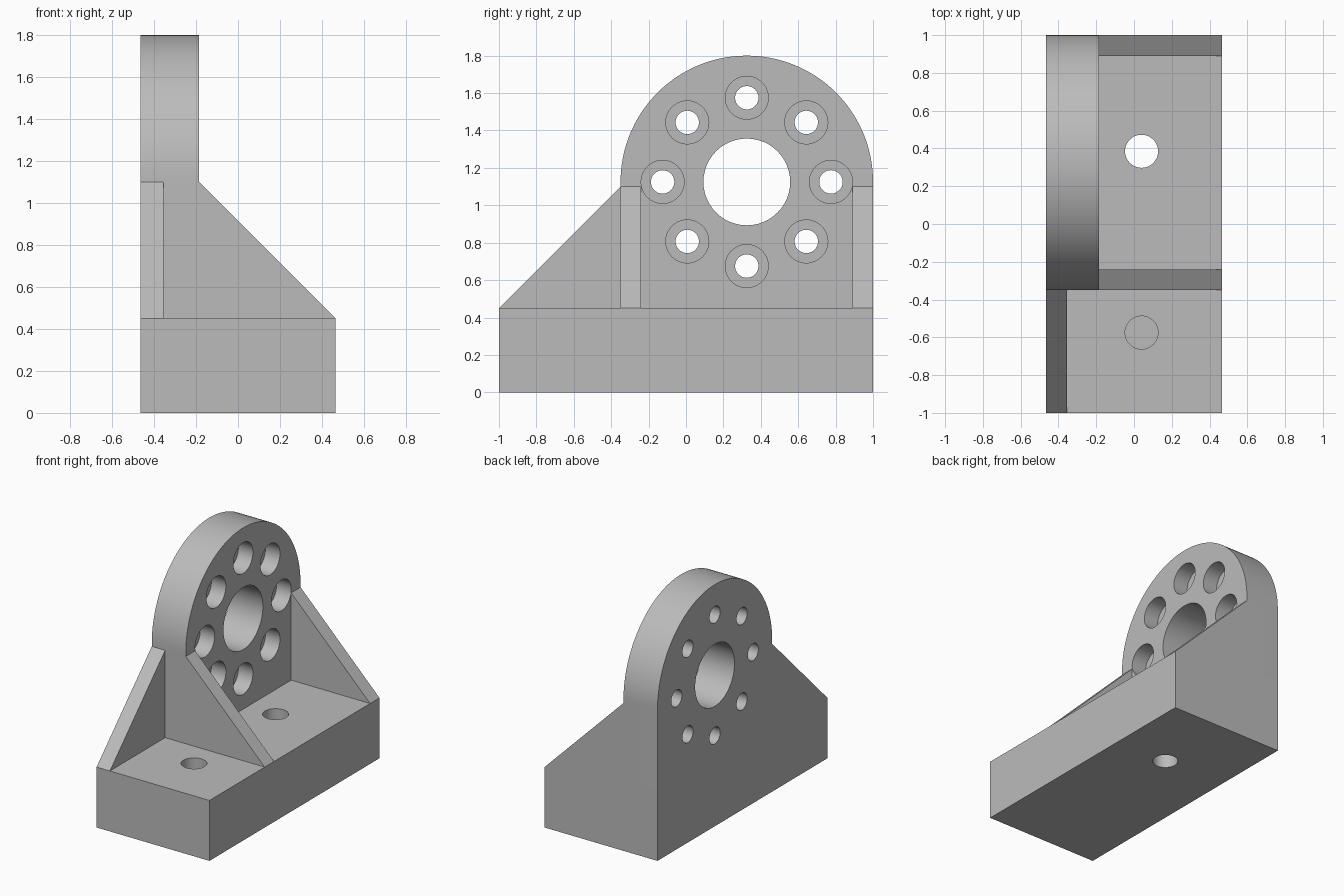
import bpy, bmesh, math
from mathutils import Vector

if "Cube" in bpy.data.objects:
    bpy.data.objects.remove(bpy.data.objects["Cube"], do_unlink=True)

# Main dimensions
HALF_X, BASE_TOP = 0.465, 0.45
PLATE_FRONT = -0.185
RIB = 0.11
PLATE_Y0, RIB_TOP = -0.35, 1.1
BORE_Y, BORE_Z, ARC_R = 0.325, 1.125, 0.675
X0 = -HALF_X

metal = bpy.data.materials.new("plain grey metal")
metal.use_nodes = True
grey = (0.5, 0.5, 0.5, 1)
metal.diffuse_color = grey
metal.node_tree.nodes["Principled BSDF"].inputs["Base Color"].default_value = grey


def prism(name, points, sweep):
    """Solid made by sweeping a flat outline along a vector."""
    bm = bmesh.new()
    face = bm.faces.new([bm.verts.new(p) for p in points])
    geom = bmesh.ops.extrude_face_region(bm, geom=[face])["geom"]
    moved = [g for g in geom if isinstance(g, bmesh.types.BMVert)]
    bmesh.ops.translate(bm, verts=moved, vec=Vector(sweep))
    bmesh.ops.recalc_face_normals(bm, faces=bm.faces)
    mesh = bpy.data.meshes.new(name)
    bm.to_mesh(mesh)
    bm.free()
    obj = bpy.data.objects.new(name, mesh)
    bpy.context.collection.objects.link(obj)
    mesh.materials.append(metal)
    return obj


def arc(radius, start, end, steps):
    return [(radius * math.cos(start + (end - start) * i / steps),
             radius * math.sin(start + (end - start) * i / steps)) for i in range(steps + 1)]


def circle(radius, steps=48):
    return arc(radius, 0, math.tau, steps)[:-1]


def combine(target, tool, operation):
    """Boolean the tool into the target and discard the tool."""
    mod = target.modifiers.new("combine", 'BOOLEAN')
    mod.operation, mod.solver, mod.object = operation, 'EXACT', tool
    bpy.context.view_layer.objects.active = target
    bpy.ops.object.modifier_apply(modifier=mod.name)
    bpy.data.objects.remove(tool, do_unlink=True)


def hole_x(y, z, radius, x_start, x_end):
    pts = [(x_start, y + a, z + b) for a, b in circle(radius)]
    combine(bracket, prism("hole_cutter", pts, (x_end - x_start, 0, 0)), 'DIFFERENCE')


# Base block
bracket = prism("bearing_bracket", [(X0, -1, 0), (HALF_X, -1, 0), (HALF_X, 1, 0), (X0, 1, 0)],
                (0, 0, BASE_TOP))

# Upright plate with a round top
outline = [(X0, PLATE_Y0, 0), (X0, 1, 0)]
outline += [(X0, BORE_Y + a, BORE_Z + b) for a, b in arc(ARC_R, 0, math.pi, 72)]
combine(bracket, prism("upright_plate", outline, (PLATE_FRONT - X0, 0, 0)), 'UNION')

# Two triangular gussets, running down into the base
for y in (PLATE_Y0, 1 - RIB):
    pts = [(X0, y, 0), (HALF_X, y, 0), (HALF_X, y, BASE_TOP),
           (PLATE_FRONT, y, RIB_TOP), (X0, y, RIB_TOP)]
    combine(bracket, prism("gusset", pts, (0, RIB, 0)), 'UNION')

# Side rib in line with the plate's rear face
pts = [(X0, -1, 0), (X0, -1, BASE_TOP), (X0, PLATE_Y0, RIB_TOP), (X0, 0, RIB_TOP), (X0, 0, 0)]
combine(bracket, prism("side_rib", pts, (RIB, 0, 0)), 'UNION')

# Central bore and ring of counterbored bolt holes
hole_x(BORE_Y, BORE_Z, 0.232, -1, 0.3)
for i in range(8):
    angle = math.tau * i / 8
    y, z = BORE_Y + 0.45 * math.cos(angle), BORE_Z + 0.45 * math.sin(angle)
    hole_x(y, z, 0.0625, -1, 0)
    hole_x(y, z, 0.115, PLATE_FRONT - 0.12, 0)

# Mounting holes through the base
for y in (0.385, -0.575):
    pts = [(0.04 + a, y + b, -0.2) for a, b in circle(0.0875)]
    combine(bracket, prism("mount_cutter", pts, (0, 0, 1)), 'DIFFERENCE')

# Merge flat regions and smooth the round walls
bm = bmesh.new()
bm.from_mesh(bracket.data)
bmesh.ops.remove_doubles(bm, verts=bm.verts, dist=0.0001)
bmesh.ops.dissolve_limit(bm, angle_limit=math.radians(0.5), verts=bm.verts, edges=bm.edges)
bm.to_mesh(bracket.data)
bm.free()
bpy.ops.object.select_all(action='DESELECT')
bracket.select_set(True)
bpy.context.view_layer.objects.active = bracket
bpy.ops.object.shade_smooth_by_angle(angle=math.radians(30))
